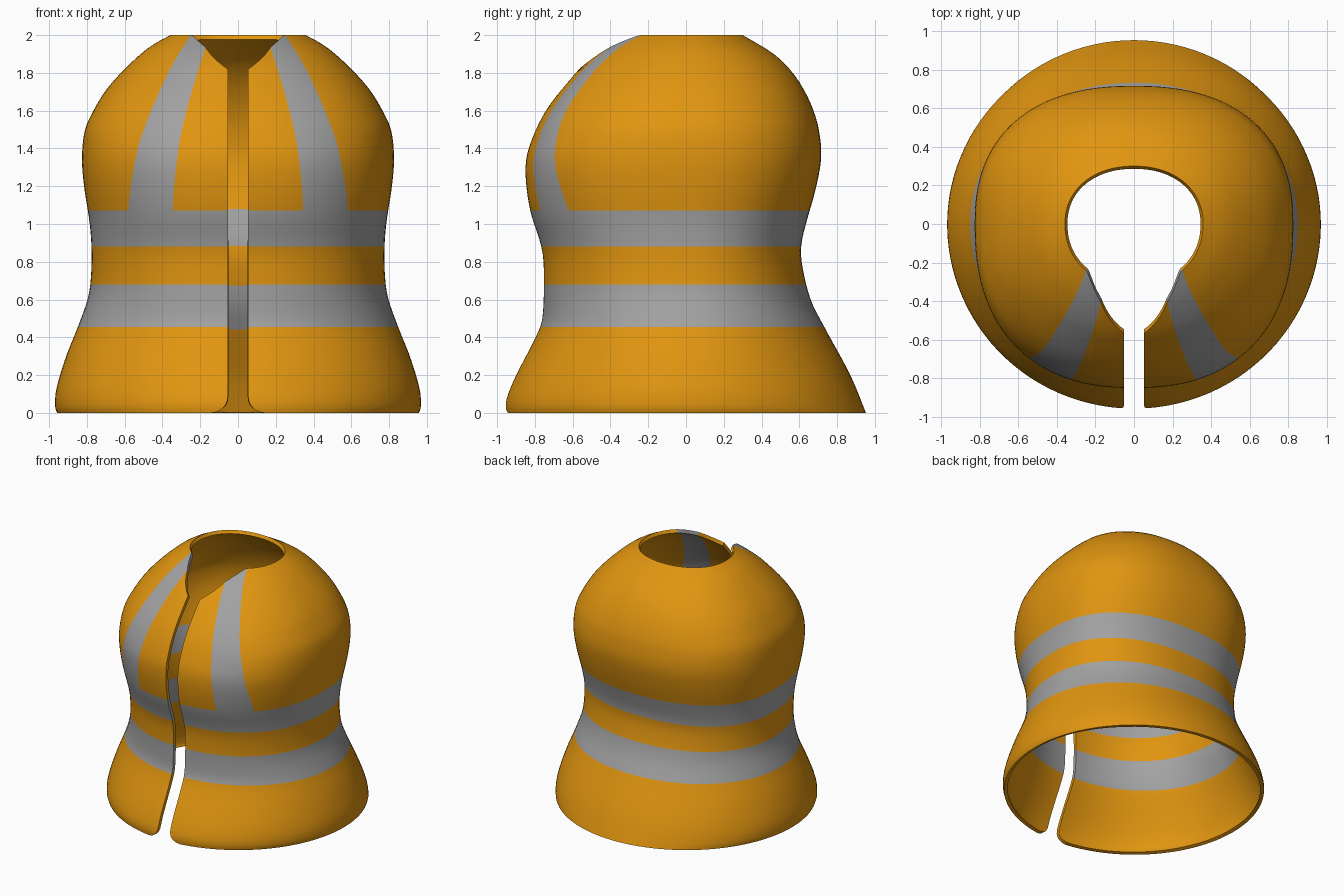
import bpy, bmesh, math
from math import sin, cos, asin, sqrt, pi

if "Cube" in bpy.data.objects:
    bpy.data.objects.remove(bpy.data.objects["Cube"])


def curve(pts):
    """Smooth Hermite interpolation through (z, value) pairs."""
    n = len(pts)

    def slope(i):
        a, b = pts[max(i - 1, 0)], pts[min(i + 1, n - 1)]
        return (b[1] - a[1]) / (b[0] - a[0])

    def f(z):
        z = min(max(z, pts[0][0]), pts[-1][0])
        i = next(k for k in range(n - 1) if z <= pts[k + 1][0])
        (z0, a), (z1, b) = pts[i], pts[i + 1]
        h = z1 - z0
        t = (z - z0) / h
        return (a * (1 + 2 * t) * (1 - t) ** 2 + slope(i) * h * t * (1 - t) ** 2
                + b * t * t * (3 - 2 * t) + slope(i + 1) * h * t * t * (t - 1))
    return f


# body profiles: half width, front depth, back depth, squareness
side = curve([(0, .958), (.03, .968), (.12, .963), (.3, .91), (.45, .85), (.6, .797),
              (.7, .78), (.85, .775), (1, .785), (1.2, .815), (1.35, .826), (1.5, .81),
              (1.6, .765), (1.7, .705), (1.8, .62), (1.9, .515), (1.95, .45), (2, .358)])
front = curve([(0, .953), (.04, .957), (.1, .943), (.2, .90), (.45, .775), (.55, .757),
               (.8, .755), (.9, .772), (1.07, .825), (1.27, .85), (1.4, .833),
               (1.6, .742), (1.8, .585), (1.85, .535), (1.93, .435), (2, .32)])
back = curve([(0, .953), (.2, .87), (.45, .735), (.6, .66), (.8, .612), (.9, .612),
              (1, .635), (1.2, .69), (1.36, .716), (1.5, .703), (1.6, .675),
              (1.7, .63), (1.8, .565), (1.9, .465), (2, .30)])
square = curve([(0, 2), (.4, 2.05), (1, 2.3), (1.5, 2.35), (2, 2.15)])
# edges of the upright chest stripe
stripe_in = curve([(0, .345), (1.07, .345), (1.4, .315), (1.6, .272), (1.8, .215), (1.94, .17)])
stripe_out = curve([(0, .58), (1.07, .58), (1.4, .53), (1.6, .46), (1.8, .37), (1.9, .315), (2, .25)])


def gap(z, r=.09):
    """Half width of the front opening, rounded at the hem."""
    return .053 + (r - sqrt(r * r - (r - z) ** 2) if z < r else 0)


A, B, C = 8, 8, 44          # columns: opening to stripe, stripe, stripe to back


def top_z(j):
    """Neckline height per column, dropping to a V at the front."""
    if j <= A:
        return 1.82 + .115 * j / A
    if j <= A + B:
        t = (j - A) / B
        return 1.935 + .065 * (1 - (1 - t) ** 1.6)
    return 2.0


def point(j, z):
    n, w = square(z), side(z)
    ang = lambda x: asin((x / w) ** (n / 2))
    marks = [ang(gap(z)), ang(stripe_in(z)), ang(stripe_out(z)), pi]
    if j <= A:
        p = marks[0] + (marks[1] - marks[0]) * j / A
    elif j <= A + B:
        p = marks[1] + (marks[2] - marks[1]) * (j - A) / B
    else:
        p = marks[2] + (pi - marks[2]) * (j - A - B) / C
    c = cos(p)
    x = 0 if j == A + B + C else w * abs(sin(p)) ** (2 / n)
    y = -front(z) * c ** (2 / n) if c > 0 else back(z) * (-c) ** (2 / n)
    return x, y, z


# rows are aligned with the edges of the two belts
BELT = (.455, .68, .88, 1.072)
rows = [0, .004, .012, .025, .045, .07, .1]
for end, count in zip((*BELT,), (8, 6, 5, 5)):
    start = rows[-1]
    rows += [start + (end - start) * (k + 1) / count for k in range(count)]
UP = 26

bm = bmesh.new()
grid = []
for j in range(A + B + C + 1):
    zs = rows + [BELT[3] + (top_z(j) - BELT[3]) * (k + 1) / UP for k in range(UP)]
    grid.append([bm.verts.new(point(j, z)) for z in zs])
for j in range(A + B + C):
    for i in range(len(grid[0]) - 1):
        f = bm.faces.new((grid[j][i], grid[j + 1][i], grid[j + 1][i + 1], grid[j][i + 1]))
        z = sum(v.co.z for v in f.verts) / 4
        belt = BELT[0] < z < BELT[1] or BELT[2] < z < BELT[3]
        upright = A <= j < A + B and i >= len(rows) - 1
        f.material_index = 1 if belt or upright else 0
mesh = bpy.data.meshes.new("safety_vest")
bm.to_mesh(mesh)
bm.free()
vest = bpy.data.objects.new("safety_vest", mesh)
bpy.context.collection.objects.link(vest)
for name, col in (("orange_cloth", (.75, .30, .005, 1)), ("grey_tape", (.36, .36, .36, 1))):
    mat = bpy.data.materials.new(name)
    mat.diffuse_color = col
    mat.use_nodes = True
    mat.node_tree.nodes["Principled BSDF"].inputs["Base Color"].default_value = mat.diffuse_color
    mesh.materials.append(mat)

# other half and cloth thickness
bpy.context.view_layer.objects.active = vest
vest.select_set(True)
m = vest.modifiers.new("mirror", 'MIRROR')
m.merge_threshold = .0005
s = vest.modifiers.new("thickness", 'SOLIDIFY')
s.thickness = .028
s.offset = -1
for name in ("mirror", "thickness"):
    bpy.ops.object.modifier_apply(modifier=name)

# flat hem on the ground
for v in vest.data.vertices:
    v.co.z = max(v.co.z, 0)
bpy.ops.object.shade_smooth_by_angle(angle=math.radians(40))
